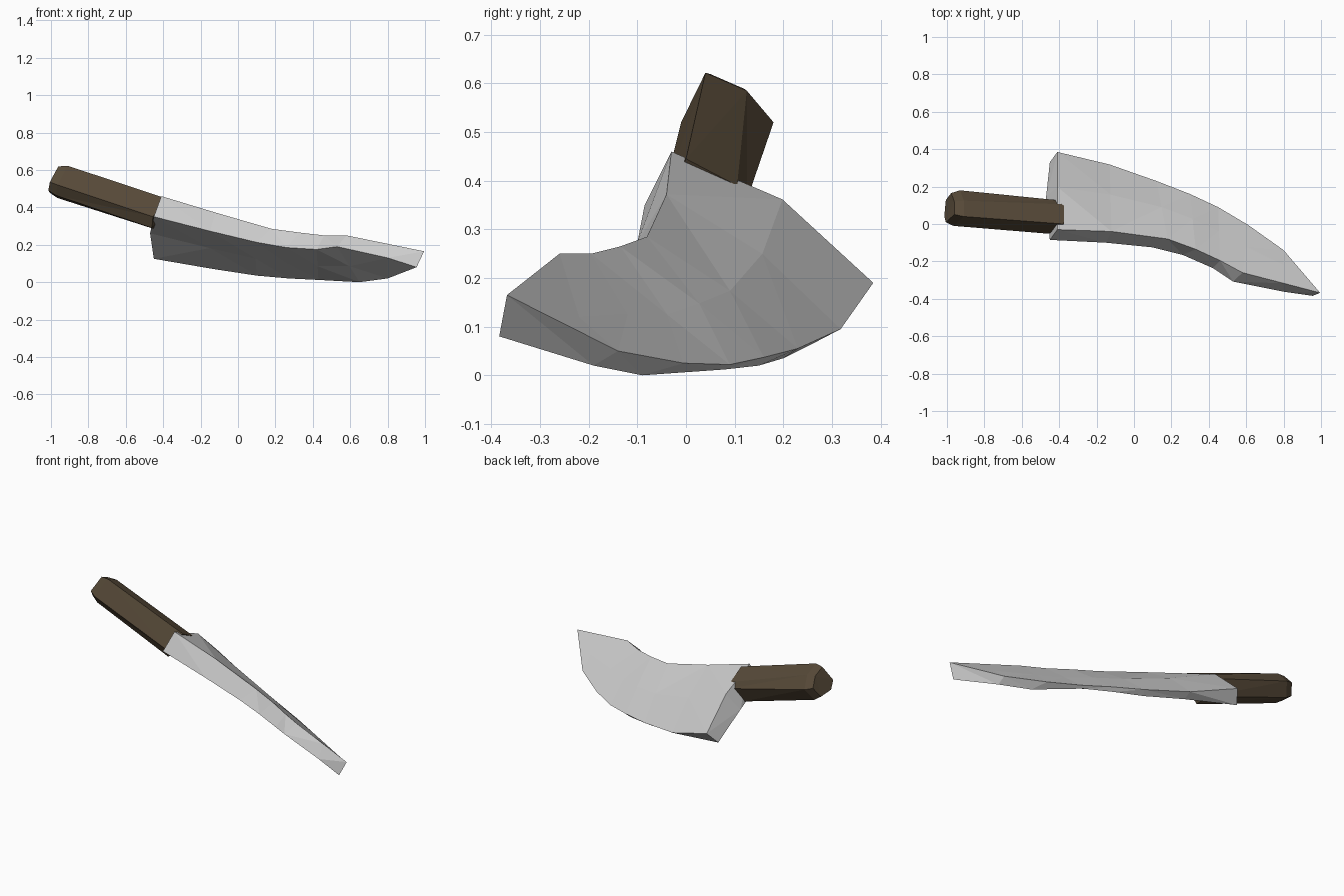
import bpy, bmesh
from mathutils import Vector

if "Cube" in bpy.data.objects:
    bpy.data.objects.remove(bpy.data.objects["Cube"])


def loft(name, rings):
    """Skin equal-sized closed rings and cap both ends."""
    bm = bmesh.new()
    vs = [[bm.verts.new(p) for p in r] for r in rings]
    n = len(vs[0])
    for a, b in zip(vs, vs[1:]):
        for i in range(n):
            j = (i + 1) % n
            bm.faces.new((a[i], a[j], b[j], b[i]))
    bm.faces.new(vs[0][::-1])
    bm.faces.new(vs[-1])
    bmesh.ops.remove_doubles(bm, verts=bm.verts, dist=0.0005)
    bmesh.ops.triangulate(bm, faces=[f for f in bm.faces if len(f.verts) > 3])
    bmesh.ops.recalc_face_normals(bm, faces=bm.faces)
    me = bpy.data.meshes.new(name)
    bm.to_mesh(me)
    bm.free()
    ob = bpy.data.objects.new(name, me)
    bpy.context.collection.objects.link(ob)
    return ob


# Blade: four edge lines running from heel to tip
spine_top = [(-.41, -.03, .46), (-.12, -.04, .372), (.18, -.08, .285), (.33, -.135, .265),
             (.46, -.195, .25), (.58, -.26, .25), (.8, -.317, .205), (.995, -.368, .165)]
edge_top = [(-.41, .385, .19), (-.13, .318, .095), (.12, .23, .055), (.30, .16, .037),
            (.45, .09, .022), (.61, -.005, .025), (.80, -.14, .05), (.995, -.368, .165)]
edge_low = [(-.45, .33, .125), (-.13, .27, .07), (.10, .20, .035), (.27, .15, .02),
            (.43, .08, .012), (.65, -.09, .0), (.80, -.19, .02), (.955, -.384, .08)]
spine_low = [(-.45, -.085, .35), (-.15, -.10, .273), (.10, -.125, .213), (.26, -.165, .185),
             (.42, -.235, .175), (.53, -.308, .19), (.8, -.362, .13), (.955, -.384, .08)]
bulge = [.05, .03, .015, .008, 0, 0, 0, 0]

rings = []
for st, et, el, sl, h in zip(spine_top, edge_top, edge_low, spine_low, bulge):
    st, et, el, sl = map(Vector, (st, et, el, sl))
    top = st.lerp(et, .55) + Vector((0, 0, h))
    low = sl.lerp(el, .55) + Vector((-h * .4, 0, h * .7))
    rings.append([st, top, et, el, low, sl])
loft("blade", rings)

# Handle: chamfered bar with a small bevelled butt end
butt = [Vector(p) for p in [(-.91, .04, .622), (-.91, .125, .585), (-.93, .18, .52),
                            (-.965, .135, .45), (-.975, .03, .465), (-.965, -.01, .52)]]
front = [Vector(p) for p in [(-.375, .0, .445), (-.375, .105, .39), (-.385, .125, .36),
                             (-.45, .09, .285), (-.46, -.02, .29), (-.455, -.052, .35)]]
mid = sum(butt, Vector()) / 6
cap = [mid + (p - mid) * .82 + Vector((-.045, .003, .014)) for p in butt]
handle = loft("handle", [cap, butt, front])
wood = bpy.data.materials.new("dark_wood")
wood.diffuse_color = (.095, .068, .04, 1)
wood.use_nodes = True
wood.node_tree.nodes["Principled BSDF"].inputs["Base Color"].default_value = wood.diffuse_color
handle.data.materials.append(wood)
